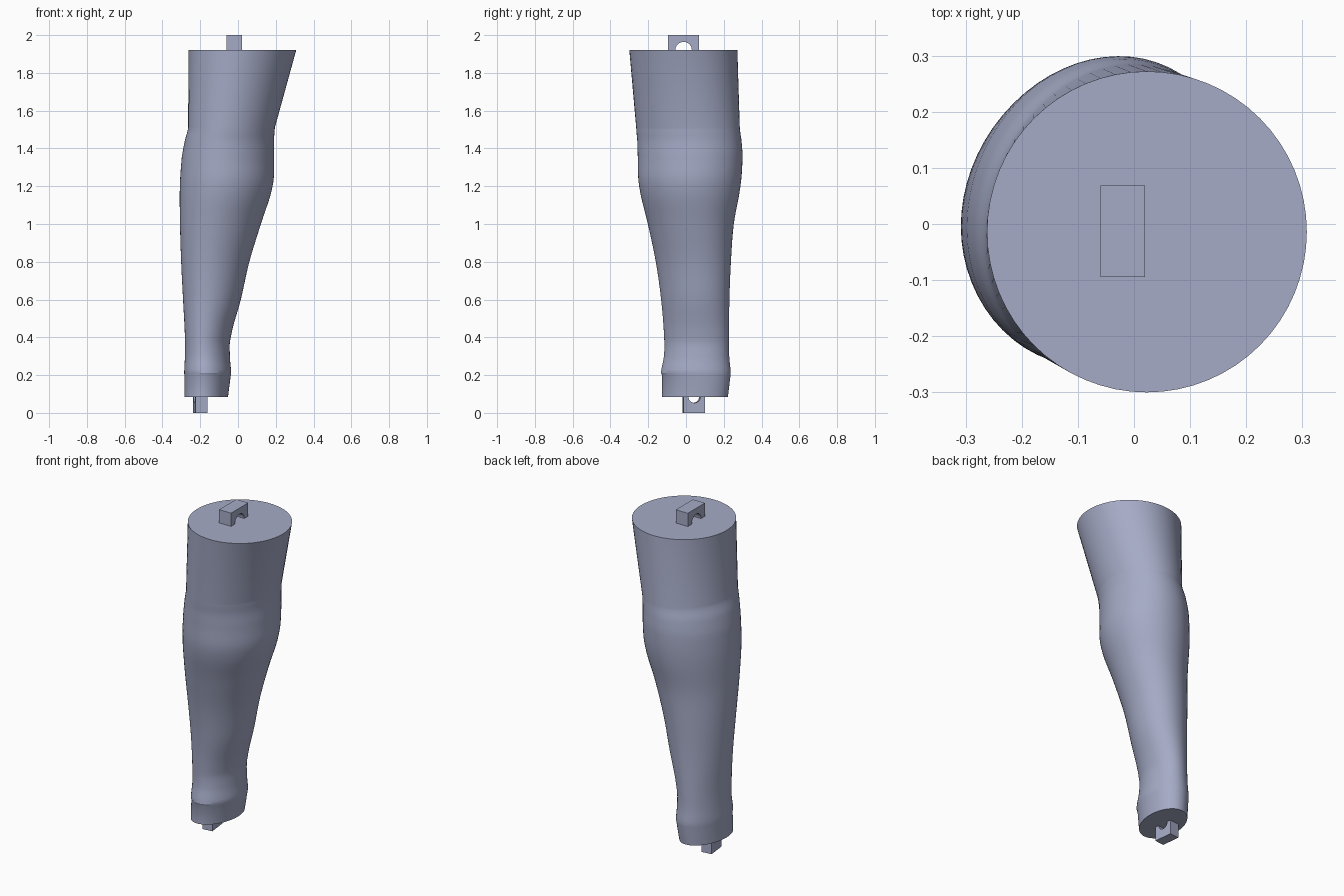
import bpy, bmesh, math
from mathutils import Matrix, Vector

cube = bpy.data.objects.get("Cube")
if cube:
    bpy.data.objects.remove(cube, do_unlink=True)

mat = bpy.data.materials.new("blue grey")
COLOUR = (0.38, 0.41, 0.57, 1.0)
mat.diffuse_color = COLOUR
mat.use_nodes = True
mat.node_tree.nodes["Principled BSDF"].inputs["Base Color"].default_value = COLOUR

SEGMENTS = 64

# Cross-sections: height, x min, x max, y min, y max, skew of the oval
CUFF = [
    (0.085, -0.284, -0.053, -0.127, 0.222, 0.003),
    (0.200, -0.284, -0.038, -0.127, 0.236, 0.003),
]
SHANK = [
    (0.212, -0.285, -0.036, -0.133, 0.237, 0.003),
    (0.30, -0.281, -0.043, -0.117, 0.229, 0.003),
    (0.40, -0.281, -0.038, -0.116, 0.228, 0.0035),
    (0.60, -0.291, 0.015, -0.132, 0.230, 0.004),
    (0.80, -0.301, 0.060, -0.160, 0.238, 0.005),
    (1.00, -0.307, 0.121, -0.202, 0.253, 0.006),
    (1.20, -0.308, 0.183, -0.248, 0.288, 0.006),
    (1.35, -0.298, 0.191, -0.255, 0.299, 0.007),
    (1.44, -0.282, 0.190, -0.258, 0.294, 0.008),
    (1.51, -0.264, 0.195, -0.264, 0.285, 0.009),
]
TOP = (1.92, -0.262, 0.308, -0.300, 0.272, 0.0)


def smooth_sections(keys, steps=5):
    """Catmull-Rom interpolation through the key cross-sections."""
    out = []
    for i in range(len(keys) - 1):
        p0, p1 = keys[max(i - 1, 0)], keys[i]
        p2, p3 = keys[i + 1], keys[min(i + 2, len(keys) - 1)]
        for s in range(steps):
            t = s / steps
            row = [0.5 * (2 * b + (c - a) * t + (2 * a - 5 * b + 4 * c - d) * t * t
                          + (3 * b - a - 3 * c + d) * t ** 3)
                   for a, b, c, d in zip(p0, p1, p2, p3)]
            row[0] = p1[0] + (p2[0] - p1[0]) * t
            out.append(row)
    out.append(keys[-1])
    return out


def add_object(name, bm):
    bmesh.ops.recalc_face_normals(bm, faces=bm.faces[:])
    mesh = bpy.data.meshes.new(name)
    bm.to_mesh(mesh)
    bm.free()
    mesh.materials.append(mat)
    obj = bpy.data.objects.new(name, mesh)
    bpy.context.collection.objects.link(obj)
    return obj


# Lower leg: ovals lofted from the ankle cuff to the flat top
bm = bmesh.new()
rings = []
for z, x0, x1, y0, y1, skew in CUFF + smooth_sections(SHANK) + [TOP]:
    a, b = (x1 - x0) / 2, (y1 - y0) / 2
    k = skew / a
    m = math.sqrt(b * b - k * k)
    ring = []
    for i in range(SEGMENTS):
        ang = 2 * math.pi * i / SEGMENTS
        u, v = math.cos(ang), math.sin(ang)
        ring.append(bm.verts.new(((x0 + x1) / 2 + a * u,
                                  (y0 + y1) / 2 + k * u + m * v, z)))
    rings.append(ring)
for low, high in zip(rings, rings[1:]):
    for i in range(SEGMENTS):
        j = (i + 1) % SEGMENTS
        bm.faces.new((low[i], low[j], high[j], high[i])).smooth = True
bm.faces.new(rings[0])
bm.faces.new(rings[-1])
leg = add_object("lower_leg", bm)
bpy.ops.object.select_all(action='DESELECT')
leg.select_set(True)
bpy.context.view_layer.objects.active = leg
bpy.ops.object.shade_smooth_by_angle(angle=math.radians(30))


def peg(name, centre, width, length, height, radius, turn=0.0):
    """Block with an arched hole where it meets the leg; negative height hangs down."""
    n = 14
    sign = math.copysign(1, height)
    profile = [(-length / 2, height), (-length / 2, 0)]
    profile += [(-radius * math.cos(math.pi * i / n),
                 sign * radius * math.sin(math.pi * i / n)) for i in range(n + 1)]
    profile += [(length / 2, 0), (length / 2, height)]
    bm = bmesh.new()
    face = bm.faces.new([bm.verts.new((-width / 2, y, z)) for y, z in profile])
    ext = bmesh.ops.extrude_face_region(bm, geom=[face], use_keep_orig=True)
    verts = [e for e in ext["geom"] if isinstance(e, bmesh.types.BMVert)]
    bmesh.ops.translate(bm, verts=verts, vec=(width, 0, 0))
    bm.transform(Matrix.Translation(Vector(centre)) @ Matrix.Rotation(turn, 4, 'Z'))
    return add_object(name, bm)


# Joint pegs above the knee end and below the ankle
peg("knee_peg", (-0.02, -0.013, 1.92), 0.08, 0.163, 0.08, 0.044)
peg("ankle_peg", (-0.2, 0.041, 0.085), 0.062, 0.114, -0.085, 0.032, math.radians(6.5))
